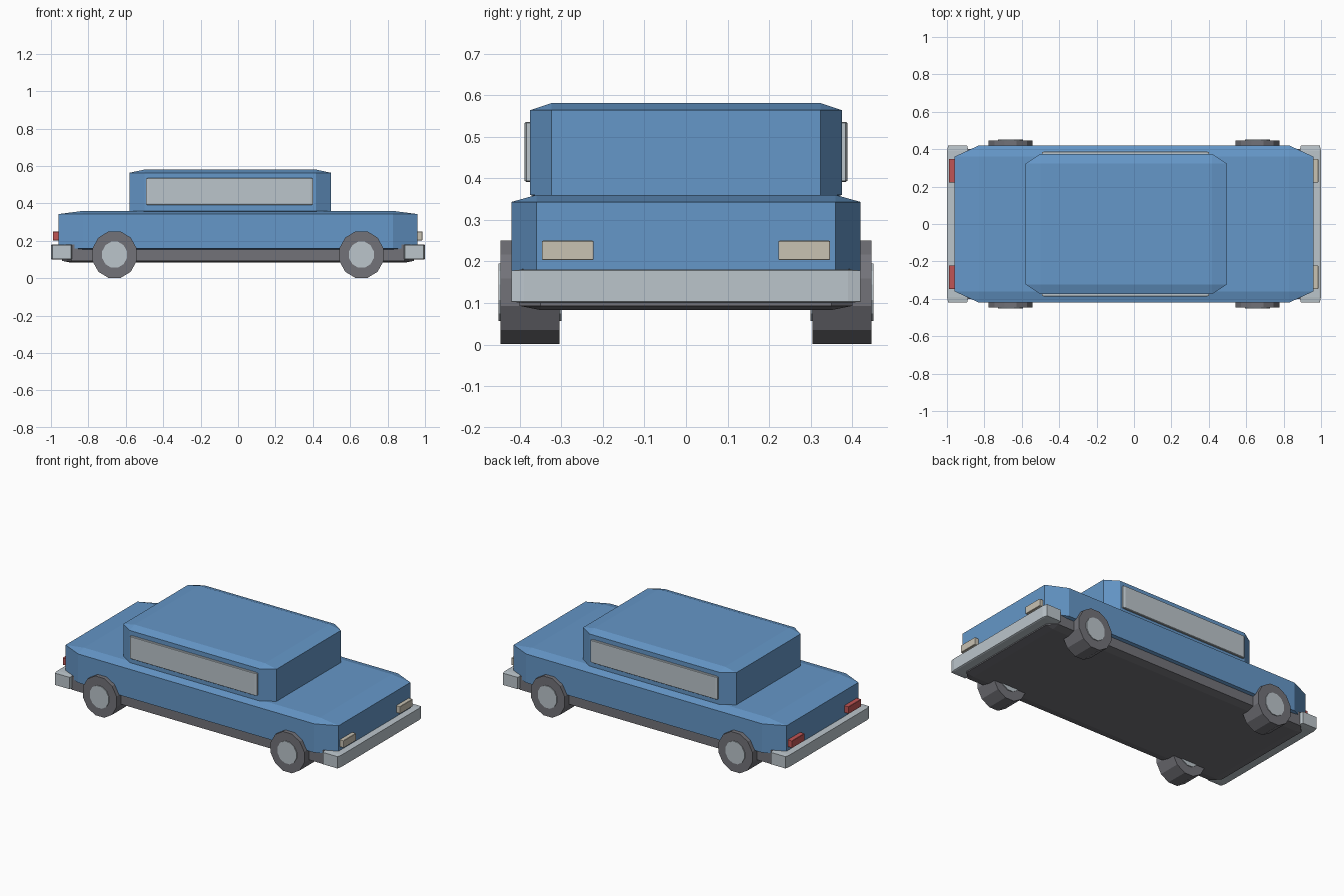
import bpy
import bmesh
import math
from itertools import product
from mathutils import Matrix, Vector

cube = bpy.data.objects.get("Cube")
if cube:
    bpy.data.objects.remove(cube, do_unlink=True)


def material(name, r, g, b):
    mat = bpy.data.materials.new(name)
    mat.use_nodes = True
    mat.diffuse_color = (r, g, b, 1)
    mat.node_tree.nodes["Principled BSDF"].inputs["Base Color"].default_value = (r, g, b, 1)
    return mat


BLUE = material("blue paint", 0.13, 0.31, 0.58)
SILVER = material("light grey", 0.50, 0.56, 0.60)
DARK = material("dark grey", 0.17, 0.17, 0.19)
CREAM = material("cream lamp", 0.58, 0.54, 0.45)
RED = material("red lamp", 0.53, 0.09, 0.09)


def finish(name, bm, mat):
    bmesh.ops.recalc_face_normals(bm, faces=bm.faces)
    mesh = bpy.data.meshes.new(name)
    bm.to_mesh(mesh)
    bm.free()
    mesh.materials.append(mat)
    obj = bpy.data.objects.new(name, mesh)
    bpy.context.collection.objects.link(obj)
    return obj


def chamfer_box(name, mat, low, high, chamfer):
    """Box whose edges and corners are cut by a separate amount on each axis."""
    low, high = Vector(low), Vector(high)
    centre, half = (low + high) / 2, (high - low) / 2
    bm = bmesh.new()
    for signs in product((-1, 1), repeat=3):
        for face_axis in range(3):
            bm.verts.new([centre[i] + signs[i] * (half[i] - (0 if i == face_axis else chamfer[i]))
                          for i in range(3)])
    bmesh.ops.convex_hull(bm, input=bm.verts)
    bmesh.ops.dissolve_limit(bm, angle_limit=math.radians(0.5), verts=bm.verts, edges=bm.edges)
    return finish(name, bm, mat)


def disc(name, mat, centre, radius, width, sides=12):
    """Faceted cylinder lying along y with a flat facet at the bottom."""
    bm = bmesh.new()
    turn = (Matrix.Translation(centre) @ Matrix.Diagonal((0.95, 1, 1, 1))
            @ Matrix.Rotation(math.pi / 2, 4, "X") @ Matrix.Rotation(math.pi / sides, 4, "Z"))
    bmesh.ops.create_cone(bm, cap_ends=True, segments=sides, radius1=radius, radius2=radius,
                          depth=width, matrix=turn)
    return finish(name, bm, mat)


# Main shell
chamfer_box("chassis", DARK, (-0.94, -0.40, 0.083), (0.94, 0.40, 0.19), (0.05, 0.05, 0.01))
chamfer_box("body", BLUE, (-0.96, -0.42, 0.143), (0.96, 0.42, 0.36), (0.13, 0.06, 0.017))
chamfer_box("cabin", BLUE, (-0.58, -0.375, 0.343), (0.497, 0.375, 0.581), (0.08, 0.052, 0.017))

# Bumpers at both ends
for end, x0, x1 in (("nose", 0.885, 1.0), ("tail", -1.0, -0.885)):
    chamfer_box(end + "_bumper", SILVER, (x0, -0.42, 0.10), (x1, 0.42, 0.181),
                (0.007, 0.03, 0.003))

# Side windows, lamps and wheels on both sides
for side, s in (("front", -1), ("back", 1)):
    y0, y1 = sorted((s * 0.34, s * 0.388))
    chamfer_box(side + "_window", SILVER, (-0.491, y0, 0.391), (0.402, y1, 0.536),
                (0.014, 0.004, 0.003))

    y0, y1 = sorted((s * 0.222, s * 0.347))
    chamfer_box(side + "_headlight", CREAM, (0.94, y0, 0.203), (0.986, y1, 0.25),
                (0.002, 0.003, 0.002))
    chamfer_box(side + "_tail_light", RED, (-0.99, y0, 0.203), (-0.94, y1, 0.25),
                (0.002, 0.003, 0.002))

    for end, x in (("nose", 0.66), ("tail", -0.66)):
        centre = (x, s * 0.375, 0.126)
        disc(f"{end}_{side}_tyre", DARK, centre, 0.129, 0.142)
        disc(f"{end}_{side}_hub", SILVER, centre, 0.072, 0.152)
